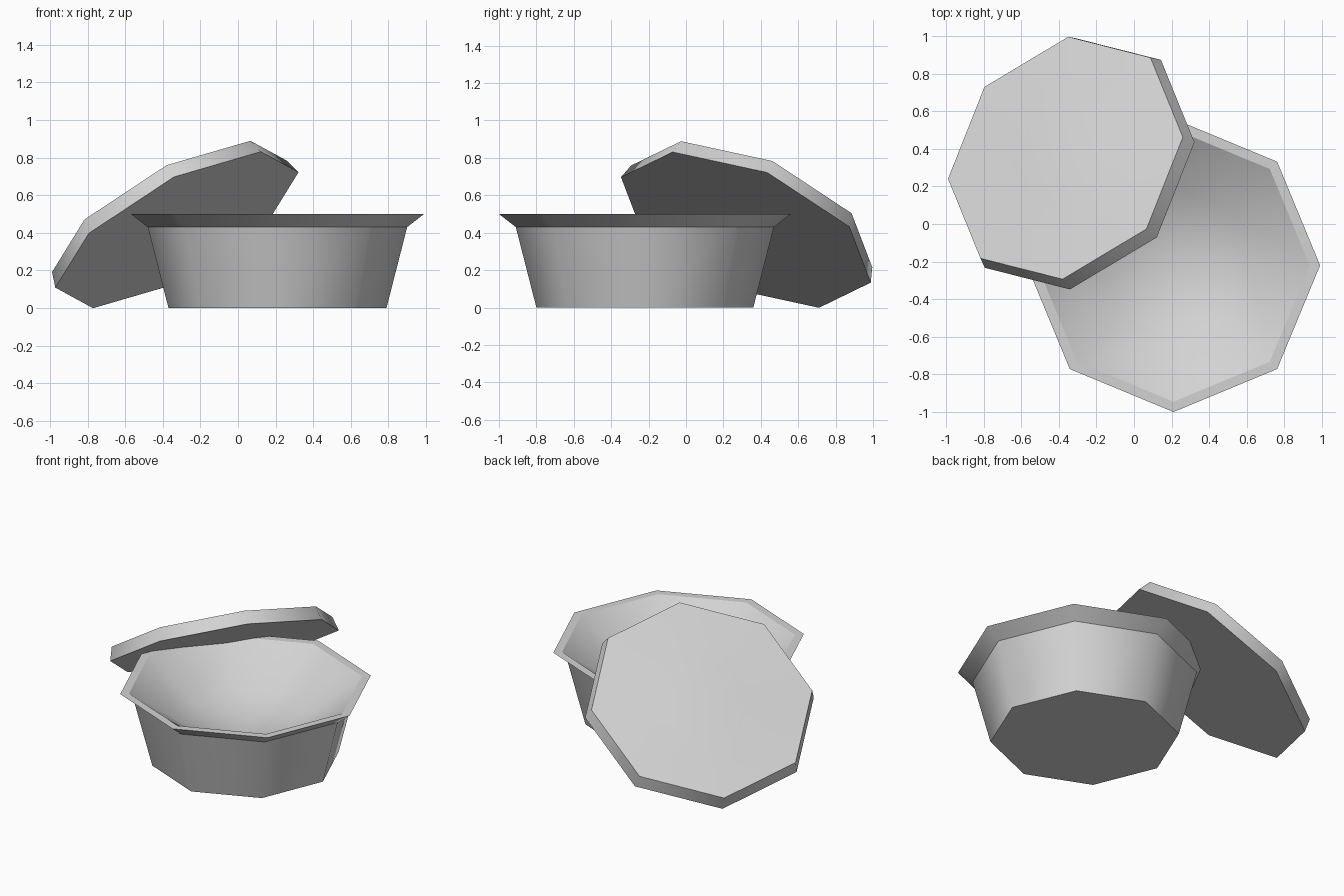
import bpy, bmesh
from math import cos, sin, pi
from mathutils import Matrix, Vector

SIDES = 8

cube = bpy.data.objects.get("Cube")
if cube:
    bpy.data.objects.remove(cube, do_unlink=True)

grey = bpy.data.materials.new("light_grey")
grey.use_nodes = True
colour = (0.65, 0.65, 0.65, 1)
grey.diffuse_color = colour
grey.node_tree.nodes["Principled BSDF"].inputs["Base Color"].default_value = colour


def octagon_lathe(name, profile, matrix):
    """Spin (radius, height, sharp) points into an eight-sided solid."""
    bm = bmesh.new()
    rings = []
    for r, z, sharp in profile:
        if r == 0:
            rings.append([bm.verts.new((0, 0, z))] * SIDES)
        else:
            rings.append([bm.verts.new((r * cos(2 * pi * i / SIDES), r * sin(2 * pi * i / SIDES), z))
                          for i in range(SIDES)])
    for a, b in zip(rings, rings[1:]):
        for i in range(SIDES):
            j = (i + 1) % SIDES
            corners = list(dict.fromkeys((a[i], a[j], b[j], b[i])))
            bm.faces.new(corners).smooth = True
    bmesh.ops.recalc_face_normals(bm, faces=bm.faces)
    # crisp folds between the bands, soft shading around them
    for ring, (r, z, sharp) in zip(rings, profile):
        if sharp:
            for i in range(SIDES):
                bm.edges.get((ring[i], ring[(i + 1) % SIDES])).smooth = False
    mesh = bpy.data.meshes.new(name)
    bm.to_mesh(mesh)
    bm.free()
    mesh.materials.append(grey)
    obj = bpy.data.objects.new(name, mesh)
    obj.matrix_world = matrix
    bpy.context.collection.objects.link(obj)
    return obj


# Pot: base, tapered wall, flared rim, shallow hollow
pot_profile = [(0, 0, False), (0.58, 0, True), (0.69, 0.43, True), (0.78, 0.5, True),
               (0.725, 0.5, True), (0.40, 0.28, False), (0, 0.18, False)]
octagon_lathe("pot", pot_profile, Matrix.Translation((0.21, -0.22, 0)))

# Lid: flat underside, bevelled side, slightly raised centre, leaning on the pot
lid_profile = [(0, 0, False), (0.725, 0, True), (0.70, 0.088, True),
               (0.30, 0.11, True), (0, 0.13, False)]
up = Vector((-0.451, 0.356, 0.818)).normalized()
along = Vector((0.445, -0.39, 0.415))
along = (along - up * along.dot(up)).normalized()
tilt = Matrix((along, up.cross(along), up)).transposed().to_4x4()
octagon_lathe("lid", lid_profile, Matrix.Translation((-0.325, 0.32, 0.415)) @ tilt)
